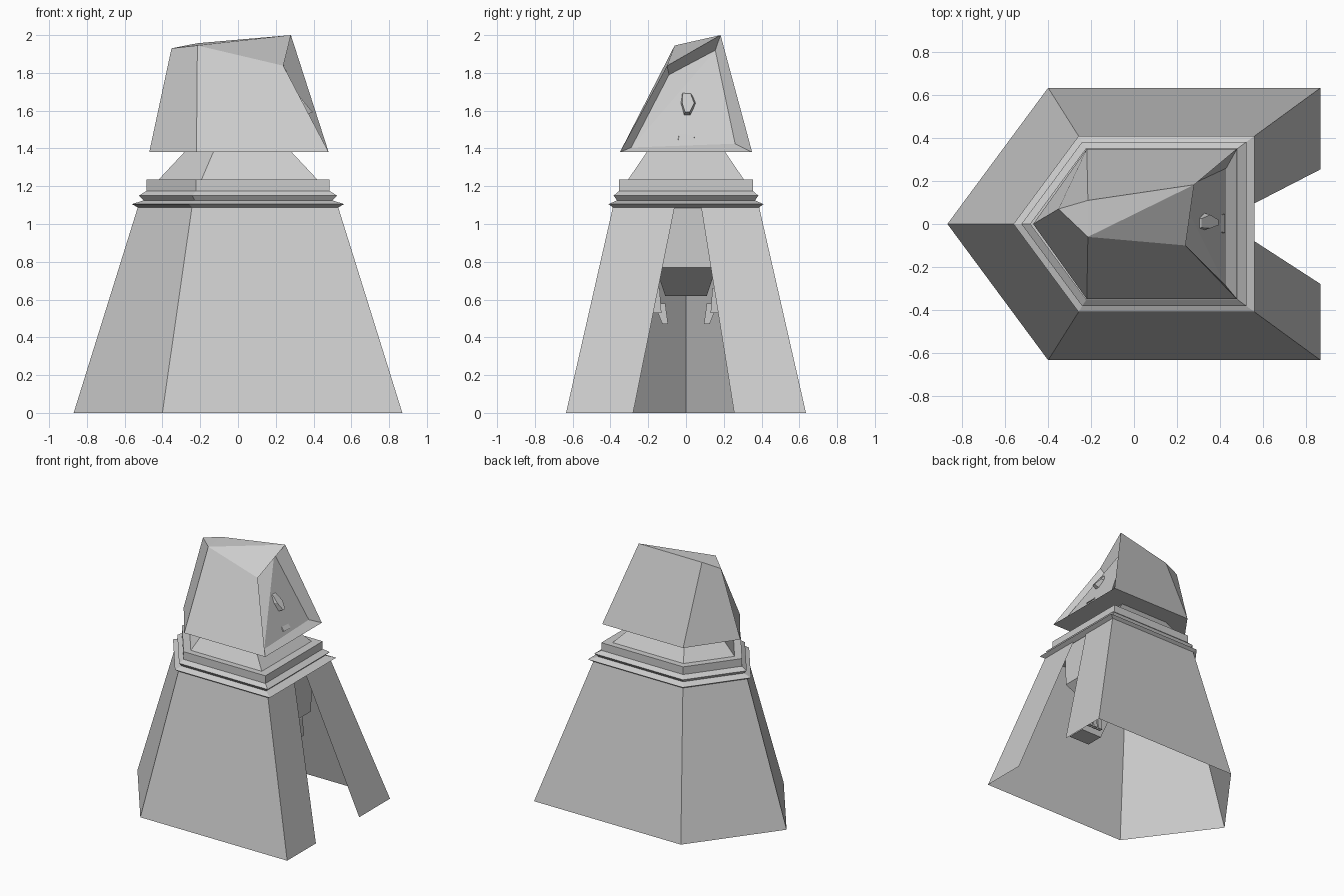
import bpy, bmesh
from mathutils import Vector

if "Cube" in bpy.data.objects:
    bpy.data.objects.remove(bpy.data.objects["Cube"])


def mesh(name, verts, faces, fix=True):
    me = bpy.data.meshes.new(name)
    me.from_pydata(verts, [], faces)
    if fix:
        bm = bmesh.new()
        bm.from_mesh(me)
        bmesh.ops.recalc_face_normals(bm, faces=bm.faces)
        bm.to_mesh(me)
        bm.free()
    ob = bpy.data.objects.new(name, me)
    bpy.context.collection.objects.link(ob)
    return ob


def loft(name, rings, caps=True, closed=True):
    n = len(rings[0])
    verts = [v for r in rings for v in r]
    faces = []
    for k in range(len(rings) - 1):
        for i in range(n if closed else n - 1):
            j = (i + 1) % n
            faces.append((k*n + i, k*n + j, (k+1)*n + j, (k+1)*n + i))
    if caps:
        faces += [tuple(range(n))[::-1], tuple(range((len(rings)-1)*n, len(rings)*n))]
    return mesh(name, verts, faces)


def pentagon(s, z):
    return [(-s, 0, z), (-.46*s, -.73*s, z), (s, -.73*s, z), (s, .73*s, z), (-.46*s, .73*s, z)]


def box_ring(x0, x1, y0, y1, z):
    return [(x0, y0, z), (x1, y0, z), (x1, y1, z), (x0, y1, z)]


# robe: thin pentagonal shell, split at the front
def robe_ring(s, gap0, gap1, z):
    p = pentagon(s, z)
    return [(s, gap1, z), p[3], p[4], p[0], p[1], p[2], (s, gap0, z)]


loft("robe", [robe_ring(.87, -.28, .255, 0), robe_ring(.53, -.06, .08, 1.09)],
     caps=False, closed=False)

# stacked sharp-edged collar
loft("collar", [pentagon(s, z) for s, z in [
    (.525, 1.085), (.562, 1.105), (.50, 1.125), (.525, 1.15),
    (.485, 1.175), (.485, 1.235), (.425, 1.235)]])

# neck
loft("neck", [pentagon(.425, 1.23), pentagon(.28, 1.385)])

# torso inside the robe, with a sloping underside
profile = [(.52, 1.09, .17), (.52, .77, .16), (.32, .62, .11), (-.2, .62, .11), (-.2, 1.09, .17)]
loft("torso", [[(x, s*w, z) for x, z, w in profile] for s in (-1, 1)])

# arms and hands, mirrored
for side, label in ((-1, "right"), (1, "left")):
    def flip(rings):
        return [[(x, side*y, z) for x, y, z in r] for r in rings]
    loft(label + "_sleeve", flip([box_ring(.02, .16, .14, .32, .98),
                                  box_ring(.10, .32, .19, .34, .60),
                                  box_ring(.16, .34, .19, .33, .47)]))
    loft(label + "_palm", flip([box_ring(.22, .36, .13, .22, .53),
                                box_ring(.20, .36, .14, .22, .66)]))
    for k in range(3):
        x = .225 + k*.045
        loft(label + "_finger", flip([box_ring(x, x + .035, .095, .125, .47),
                                      box_ring(x, x + .035, .11, .17, .58)]))

# hood: asymmetric faceted shell with a recessed face
hood = [(-.47, 0, 1.38), (-.22, -.35, 1.38), (.48, -.35, 1.38), (.48, .35, 1.38), (-.22, .35, 1.38),
        (-.352, .07, 1.93), (-.215, -.06, 1.945), (.24, -.1, 1.838), (.28, .183, 2.0), (-.215, .11, 1.957),
        (.43, -.29, 1.405), (.43, .26, 1.425), (.205, .155, 1.92), (.20, -.09, 1.79)]
mesh("hood", hood, [
    (4, 3, 2, 1, 0), (0, 1, 6, 5), (1, 2, 7, 6), (3, 4, 9, 8), (4, 0, 5, 9),
    (5, 6, 9), (6, 7, 8), (6, 8, 9),
    (2, 3, 11, 10), (3, 8, 12, 11), (8, 7, 13, 12), (7, 2, 10, 13),
    (10, 11, 12), (10, 12, 13)])

# nose: faceted drop on the face
outline = [(-.035, 1.72), (.035, 1.72), (.065, 1.64), (.025, 1.56), (-.015, 1.56), (-.04, 1.64)]
nose_c = Vector((.01, 1.64))
back, front = [], []
for y, z in outline:
    x = .31 - (z - 1.64)*.5
    back.append((x - .03, y, z))
    p = nose_c + (Vector((y, z)) - nose_c)*.6
    front.append((x + .045, p.x, p.y))
loft("nose", [back, front])

# mouth piece
loft("mouth", [[(.38, -.05, 1.44), (.38, .055, 1.44), (.34, .05, 1.51), (.34, -.045, 1.51)],
               [(.425, -.04, 1.445), (.425, .045, 1.445), (.395, .04, 1.485), (.395, -.035, 1.485)]])
